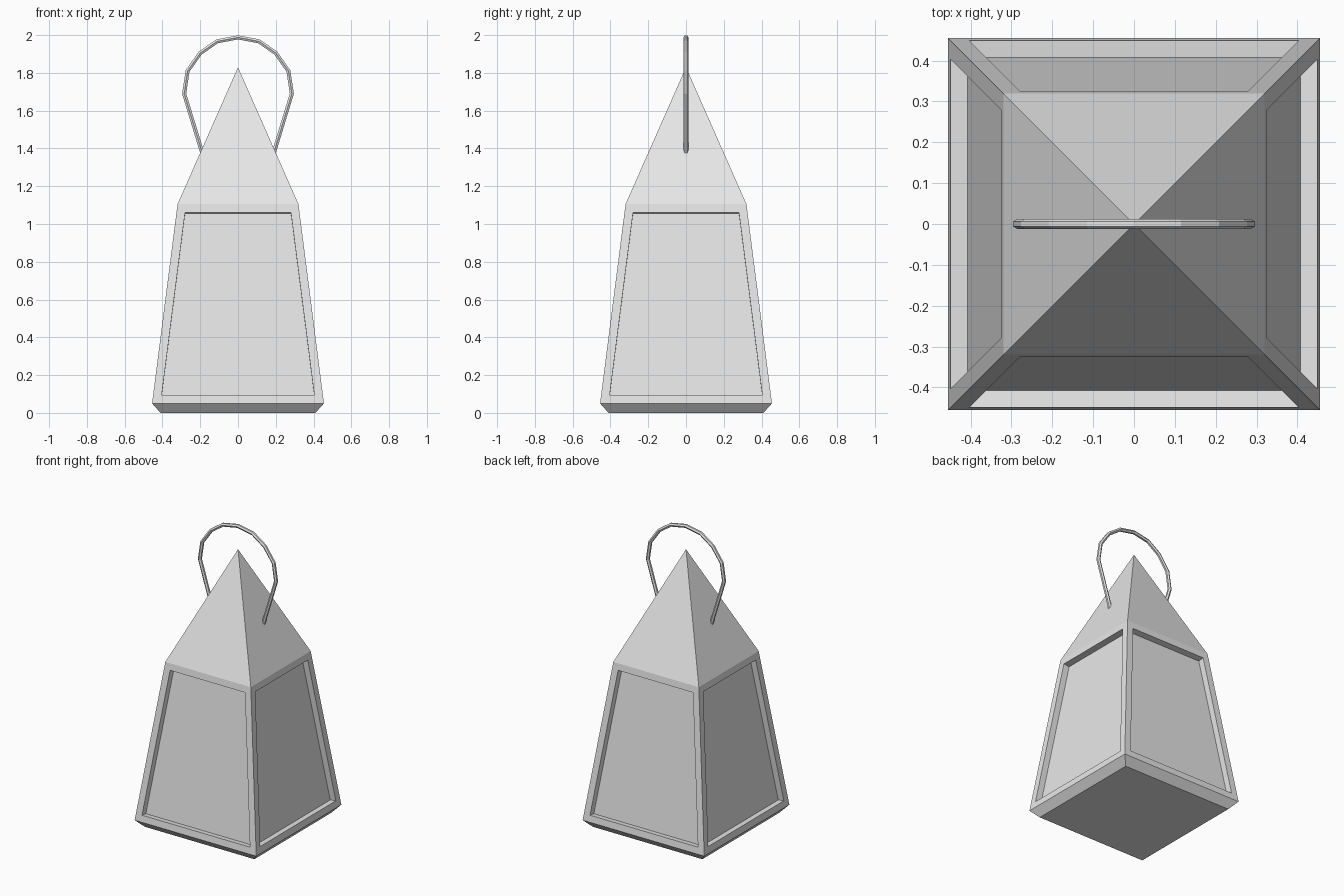
import bpy, bmesh

cube = bpy.data.objects.get("Cube")
if cube:
    bpy.data.objects.remove(cube, do_unlink=True)

# One plain grey for everything
grey = bpy.data.materials.new("plain_grey")
grey.use_nodes = True
colour = (0.8, 0.8, 0.8, 1)
grey.diffuse_color = colour
grey.node_tree.nodes["Principled BSDF"].inputs["Base Color"].default_value = colour


def add_object(name, data):
    obj = bpy.data.objects.new(name, data)
    bpy.context.collection.objects.link(obj)
    data.materials.append(grey)
    return obj


# Lantern body: square rings from the base up, closed by a pointed roof
bm = bmesh.new()
rings = []
for half, z in ((0.41, 0), (0.455, 0.05), (0.32, 1.105)):
    rings.append([bm.verts.new((sx * half, sy * half, z))
                  for sx, sy in ((-1, -1), (1, -1), (1, 1), (-1, 1))])
apex = bm.verts.new((0, 0, 1.83))
bm.faces.new(rings[0][::-1])
walls = []
for i in range(4):
    j = (i + 1) % 4
    low, mid, top = rings
    bm.faces.new((low[i], low[j], mid[j], mid[i]))
    walls.append(bm.faces.new((mid[i], mid[j], top[j], top[i])))
    bm.faces.new((top[i], top[j], apex))
bm.normal_update()

# Recessed window panels, pushed straight in along each wall's normal
bmesh.ops.inset_individual(bm, faces=walls, thickness=0.045, use_even_offset=True)
for wall in walls:
    normal = wall.normal.copy()
    panel = bmesh.ops.extrude_discrete_faces(bm, faces=[wall])["faces"][0]
    bmesh.ops.translate(bm, verts=panel.verts, vec=normal * -0.042)
bmesh.ops.recalc_face_normals(bm, faces=bm.faces)
mesh = bpy.data.meshes.new("lantern_body")
bm.to_mesh(mesh)
bm.free()
add_object("lantern_body", mesh)

# Wire carrying loop: half a path, mirrored, ends buried in the roof
half_path = [(0.166, 1.3), (0.285, 1.69), (0.267, 1.81), (0.2, 1.905), (0.111, 1.967)]
path = half_path + [(0, 1.988)] + [(-x, z) for x, z in reversed(half_path)]
curve = bpy.data.curves.new("carrying_loop", "CURVE")
curve.dimensions = "3D"
curve.bevel_depth = 0.0125
curve.bevel_resolution = 1
curve.use_fill_caps = True
spline = curve.splines.new("POLY")
spline.points.add(len(path) - 1)
for point, (x, z) in zip(spline.points, path):
    point.co = (x, 0, z, 1)
spline.use_smooth = False
add_object("carrying_loop", curve)
